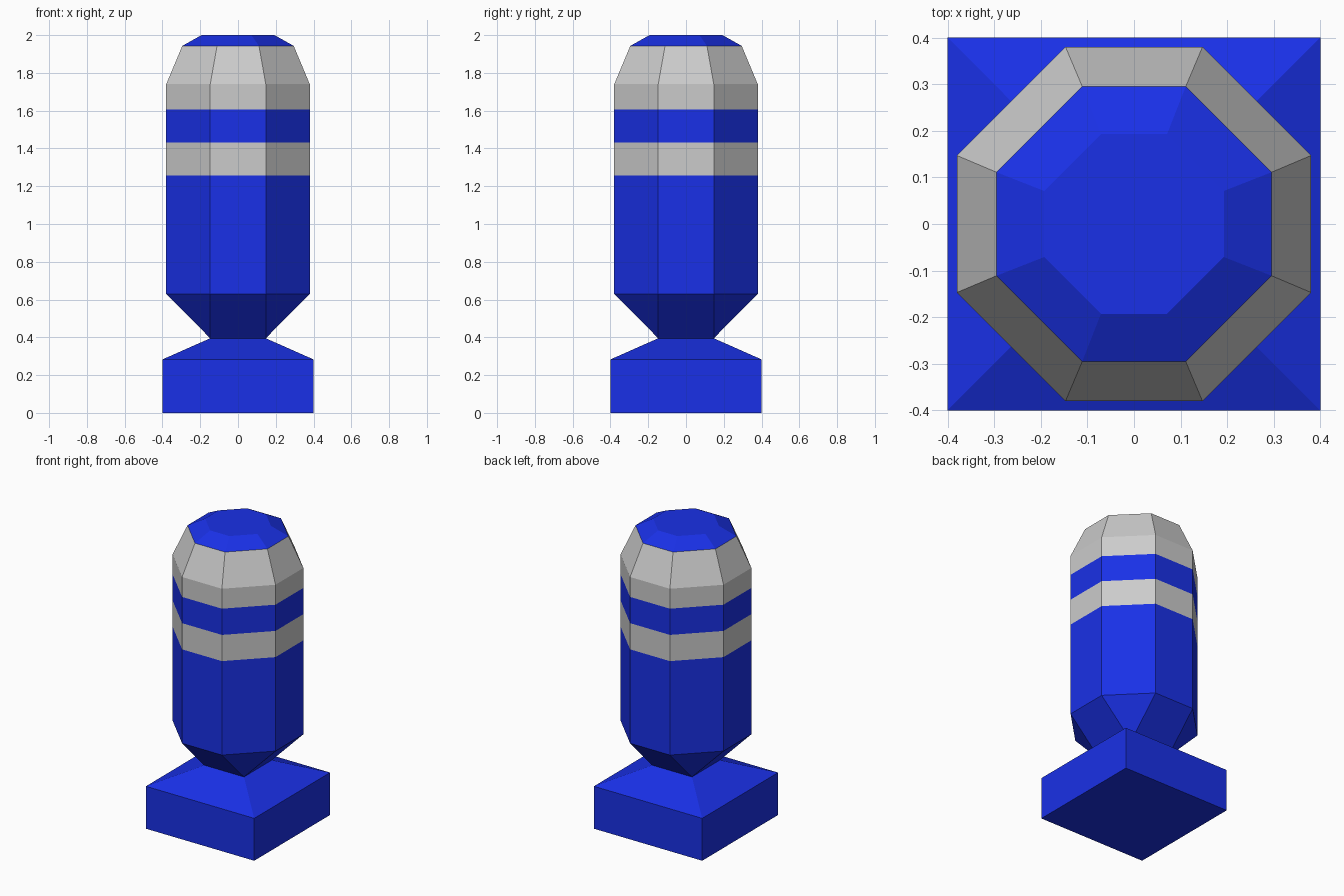
import bpy
import bmesh

if "Cube" in bpy.data.objects:
    bpy.data.objects.remove(bpy.data.objects["Cube"])

blue = bpy.data.materials.new("blue")
blue.diffuse_color = (0.01, 0.03, 0.8, 1)
blue.use_nodes = True
blue.node_tree.nodes["Principled BSDF"].inputs["Base Color"].default_value = blue.diffuse_color


def ring(bm, a, c, z):
    """Octagon with half width a and half side c; a == c gives a square."""
    pts = [(a, -c), (a, c), (c, a), (-c, a), (-a, c), (-a, -c), (-c, -a), (c, -a)]
    return [bm.verts.new((x, y, z)) for x, y in pts]


def loft(name, profile, mat=None, bottom=False, top=False):
    """Skin a stack of (half width, half side, height) rings."""
    bm = bmesh.new()
    rings = [ring(bm, *p) for p in profile]
    for lo, hi in zip(rings, rings[1:]):
        for i in range(8):
            j = (i + 1) % 8
            bm.faces.new((lo[i], lo[j], hi[j], hi[i]))
    if bottom:
        bm.faces.new(rings[0][::-1])
    if top:
        bm.faces.new(rings[-1])
    bmesh.ops.remove_doubles(bm, verts=bm.verts[:], dist=1e-4)
    me = bpy.data.meshes.new(name)
    bm.to_mesh(me)
    bm.free()
    if mat:
        me.materials.append(mat)
    ob = bpy.data.objects.new(name, me)
    bpy.context.collection.objects.link(ob)
    return ob


A, C = 0.38, 0.147   # body half width and half side

# Square foot with sloped top
loft("base", [(0.4, 0.4, 0), (0.4, 0.4, 0.283), (C, C, 0.395)], blue, bottom=True)
# Post: square neck flaring to an octagon
loft("post", [(C, C, 0.395), (A, C, 0.63), (A, C, 1.257)], blue)
# Stripes
loft("lower_band", [(A, C, 1.257), (A, C, 1.432)])
loft("middle_band", [(A, C, 1.432), (A, C, 1.607)], blue)
# Tapered shoulder and cap
loft("shoulder", [(A, C, 1.607), (A, C, 1.74), (0.295, 0.111, 1.943)])
loft("cap", [(0.295, 0.111, 1.943), (0.193, 0.071, 2.0)], blue, top=True)
